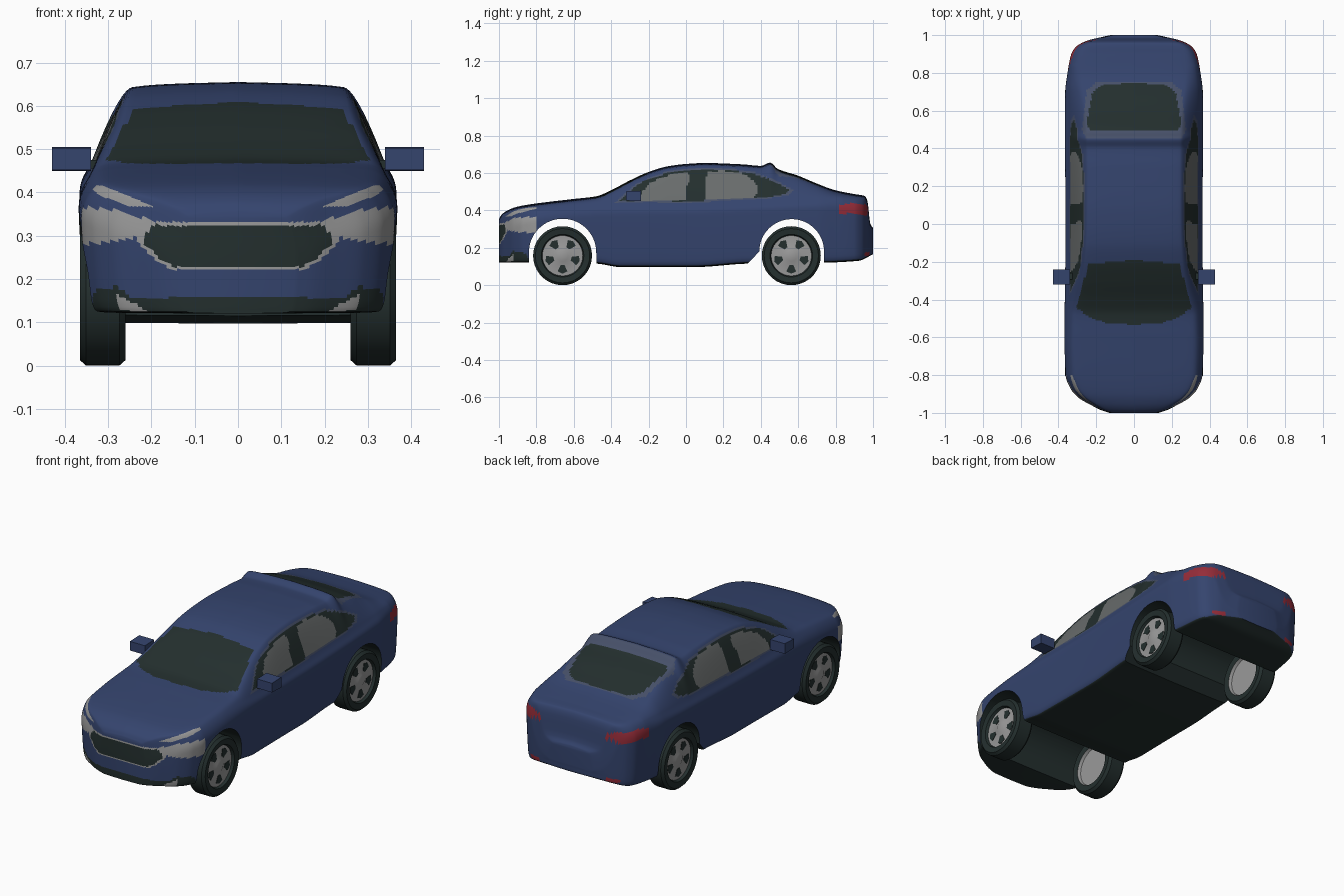
import bpy, bmesh, math

if "Cube" in bpy.data.objects:
    bpy.data.objects.remove(bpy.data.objects["Cube"])

# ---------- materials ----------
BLUE, DARK, PANE, SILVER, RED, SLATE = range(6)
MATS = []
for name, col in [("blue_paint", (0.035, 0.058, 0.155)), ("dark_trim", (0.017, 0.028, 0.027)),
                  ("grey_glass", (0.14, 0.15, 0.15)), ("silver", (0.32, 0.32, 0.32)),
                  ("red_lamp", (0.30, 0.025, 0.04)), ("slate_trim", (0.062, 0.08, 0.14))]:
    m = bpy.data.materials.new(name)
    m.diffuse_color = (*col, 1)
    m.use_nodes = True
    m.node_tree.nodes["Principled BSDF"].inputs["Base Color"].default_value = m.diffuse_color
    MATS.append(m)


# ---------- helpers ----------
def curve(pts):
    """Smooth curve through (t, value) points without overshoot."""
    n = len(pts)
    sl = [(pts[i + 1][1] - pts[i][1]) / (pts[i + 1][0] - pts[i][0]) for i in range(n - 1)]
    tg = [sl[0]] + [0 if a * b <= 0 else 2 * a * b / (a + b) for a, b in zip(sl, sl[1:])] + [sl[-1]]

    def f(t):
        i = 0
        while i < n - 2 and t > pts[i + 1][0]:
            i += 1
        h = pts[i + 1][0] - pts[i][0]
        s = min(max((t - pts[i][0]) / h, 0), 1)
        a, b = pts[i][1], pts[i + 1][1]
        return (a * (1 + 2 * s) * (1 - s) ** 2 + h * tg[i] * s * (1 - s) ** 2
                + b * s * s * (3 - 2 * s) + h * tg[i + 1] * s * s * (s - 1))
    return f


def inside(p, q, poly):
    hit = False
    for (a, b), (c, d) in zip(poly, poly[1:] + poly[:1]):
        if (b > q) != (d > q) and p < (c - a) * (q - b) / (d - b) + a:
            hit = not hit
    return hit


def finish(bm, name, smooth=None):
    bmesh.ops.recalc_face_normals(bm, faces=bm.faces)
    me = bpy.data.meshes.new(name)
    bm.to_mesh(me)
    bm.free()
    for m in MATS:
        me.materials.append(m)
    ob = bpy.data.objects.new(name, me)
    bpy.context.collection.objects.link(ob)
    if smooth:
        smooth_by(ob, smooth)
    return ob


def smooth_by(ob, deg):
    bpy.ops.object.select_all(action='DESELECT')
    ob.select_set(True)
    bpy.context.view_layer.objects.active = ob
    bpy.ops.object.shade_smooth_by_angle(angle=math.radians(deg))


def prism(bm, pts, x0, x1, mat):
    """Extrude a (y, z) outline from x0 to x1."""
    a = [bm.verts.new((x0, y, z)) for y, z in pts]
    b = [bm.verts.new((x1, y, z)) for y, z in pts]
    faces = [bm.faces.new(a), bm.faces.new(b)]
    for i in range(len(pts)):
        j = (i + 1) % len(pts)
        faces.append(bm.faces.new((a[i], a[j], b[j], b[i])))
    for f in faces:
        f.material_index = mat


# ---------- body shape along y: top line, belt, floor, half width, roof width ratio ----------
top = curve([(-1, .355), (-.985, .378), (-.95, .402), (-.9, .42), (-.8, .437), (-.6, .461), (-.48, .475),
             (-.4, .508), (-.3, .56), (-.2, .605), (-.1, .635), (0, .648), (.1, .653), (.3, .646),
             (.4, .638), (.45, .655), (.49, .622), (.6, .585), (.7, .543), (.8, .507), (.9, .487),
             (.955, .477), (.97, .45), (.985, .33), (1, .305)])
belt = curve([(-1, .30), (-.95, .35), (-.9, .377), (-.8, .402), (-.6, .425), (-.4, .436), (0, .44),
              (.5, .458), (.8, .465), (.92, .455), (.96, .437), (.985, .29), (1, .262)])
floor = curve([(-1, .12), (-.8, .12), (-.48, .115), (-.35, .097), (.05, .097), (.33, .115),
               (.73, .12), (.92, .13), (1, .165)])
width = curve([(-1, .13), (-.985, .175), (-.96, .225), (-.92, .293), (-.87, .337), (-.8, .362), (-.6, .368),
               (0, .362), (.5, .366), (.7, .364), (.8, .352), (.9, .332), (.94, .305), (.97, .25),
               (.99, .17), (1, .125)])
ratio = curve([(-1, .85), (-.5, .84), (-.4, .79), (-.2, .70), (0, .675), (.4, .665), (.6, .69),
               (.75, .75), (.85, .81), (1, .85)])
SPANS = [4, 2, 3, 8, 9, 6, 18, 8, 10]


def section(y):
    w, zt, zb = width(y), top(y), floor(y)
    zs = min(belt(y), zt - .035)
    wr, z2, z4 = w * ratio(y), zb + .025, zs - .06
    key = [(0, zb), (.8 * w, zb + .002), (.925 * w, zb + .005), (.96 * w, z2), (.985 * w, z2 + .45 * (z4 - z2)),
           (w, z4), (.94 * w, zs), (wr, zt - .012), (wr * .6, zt - .004), (0, zt)]
    fx = curve([(i, k[0]) for i, k in enumerate(key)])
    fz = curve([(i, k[1]) for i, k in enumerate(key)])
    ts = [i + j / n for i, n in enumerate(SPANS) for j in range(n)] + [len(SPANS)]
    half = [(fx(t), fz(t)) for t in ts]
    return half + [(-x, z) for x, z in half[-2:0:-1]]


# ---------- painted regions ----------
SIDE = [(-.36, .45), (-.25, .545), (-.1, .60), (.05, .617), (.2, .617), (.35, .60), (.47, .555),
        (.555, .51), (.53, .485), (.4, .465), (0, .449)]
RIM = [(.1 + (y - .1) * 1.04, .53 + (z - .53) * 1.1) for y, z in SIDE]
PANES = [[(-.25, .453), (-.235, .50), (-.19, .55), (-.1, .585), (.01, .605), (.02, .56), (0, .52), (0, .456)],
         [(.1, .459), (.1, .55), (.12, .61), (.2, .612), (.31, .595), (.375, .55), (.385, .49), (.36, .467)]]
SCREEN = [(-.01, -.535), (.14, -.525), (.24, -.495), (.305, -.44), (.24, -.21), (-.01, -.19)]
REAR = [(-.01, .492), (.23, .492), (.25, .53), (.22, .70), (.17, .735), (-.01, .75)]
REAR_RIM = [(-.01, .455), (.255, .455), (.275, .5), (.25, .71), (.20, .75), (-.01, .752)]
GRILLE = [(-.01, .323), (.20, .323), (.222, .29), (.185, .25), (.15, .228), (-.01, .228)]
CHROME = [(-.01, .332), (.21, .332), (.235, .29), (.19, .243), (.15, .221), (-.01, .221)]
LAMPS = [[(.2, .335), (.29, .36), (.37, .367), (.37, .28), (.3, .285), (.225, .30)],
         [(.19, .366), (.25, .367), (.32, .393), (.35, .42), (.31, .415)]]
VENT = [(.24, .11), (.25, .165), (.28, .182), (.335, .172), (.335, .11)]
STREAK = [(.21, .125), (.27, .128), (.285, .165), (.25, .15)]
TAIL = [(.18, .40), (.22, .385), (.3, .37), (.35, .385), (.36, .42), (.33, .438), (.25, .43)]


def paint(c, n):
    x, y, z = abs(c.x), c.y, c.z
    if n.z < -.7:
        return DARK
    if y < -.8:
        if inside(x, z, STREAK) or any(inside(x, z, p) for p in LAMPS):
            return SILVER
        if inside(x, z, VENT) or z < .157 and x < .33 or inside(x, z, GRILLE):
            return DARK
        return SILVER if inside(x, z, CHROME) else BLUE
    if y > .82:
        lens = inside(x, z, TAIL) or (.2 < x < .27 and .155 < z < .175)
        return RED if lens else BLUE
    if n.z > .25 and y < 0 and inside(x, y, SCREEN):
        return DARK
    if n.z > .25 and y > .4 and x < .28:
        if inside(x, y, REAR):
            return DARK
        if inside(x, y, REAR_RIM):
            return SLATE
    if abs(n.x) > .35 and z > .43:
        if any(inside(y, z, p) for p in PANES):
            return PANE
        if inside(y, z, SIDE):
            return DARK
        if inside(y, z, RIM):
            return SLATE
    return BLUE


# ---------- body loft ----------
bm = bmesh.new()
N = 270
rings = []
for i in range(N + 1):
    s = 2 * i / N - 1
    y = .5 * (s + math.sin(s * math.pi / 2))
    rings.append([bm.verts.new((x, y, z)) for x, z in section(y)])
m = len(rings[0])
for a, b in zip(rings, rings[1:]):
    for i in range(m):
        j = (i + 1) % m
        bm.faces.new((a[i], a[j], b[j], b[i]))
for r in (rings[0], rings[-1]):          # flat nose and tail, in level strips
    h = m // 2
    bm.faces.new((r[0], r[1], r[m - 1]))
    bm.faces.new((r[h], r[h + 1], r[h - 1]))
    for i in range(1, h - 1):
        bm.faces.new((r[i], r[i + 1], r[m - i - 1], r[m - i]))
bmesh.ops.recalc_face_normals(bm, faces=bm.faces)
for f in bm.faces:
    f.material_index = paint(f.calc_center_median(), f.normal)
body = finish(bm, "car_body")


# ---------- wheel arches, cut right through ----------
def arch(cy, cz, r, feet):
    return [(cy + r * math.cos(math.pi * k / 32), cz + r * math.sin(math.pi * k / 32)) for k in range(33)] + feet


for cut in (arch(-.66, .175, .18, [(-.842, .03), (-.474, .03)]),
            arch(.565, .18, .173, [(.33, .115), (.30, .03), (.737, .03)])):
    bm = bmesh.new()
    prism(bm, cut, -.5, .5, DARK)
    cutter = finish(bm, "arch_cutter")
    cutter.hide_render = True
    mod = body.modifiers.new("arch", 'BOOLEAN')
    mod.operation, mod.solver, mod.object = 'DIFFERENCE', 'EXACT', cutter
    bpy.context.view_layer.objects.active = body
    bpy.ops.object.modifier_apply(modifier=mod.name)
    bpy.data.objects.remove(cutter)
smooth_by(body, 35)

# ---------- wheels: tyre and rim lathe, dark openings between five spokes ----------
R = .1575
PROFILE = [(0, .28), (.106, .28), (.112, .264), (.145, .26), (R, .274), (R, .351), (.145, .365),
           (.114, .361), (.108, .347), (.04, .347), (.03, .352), (0, .352)]
for side, sx in (("right", 1), ("left", -1)):
    for end, cy in (("front", -.66), ("rear", .563)):
        bm = bmesh.new()
        seg = 36
        cols = [[bm.verts.new((sx * x, cy + r * math.cos(2 * math.pi * k / seg),
                               R + r * math.sin(2 * math.pi * k / seg))) for r, x in PROFILE] for k in range(seg)]
        for k in range(seg):
            a, b = cols[k], cols[(k + 1) % seg]
            for i in range(len(PROFILE) - 1):
                f = bm.faces.new((a[i], a[i + 1], b[i + 1], b[i]))
                f.material_index = SILVER if max(PROFILE[i][0], PROFILE[i + 1][0]) < .113 else DARK
        bmesh.ops.remove_doubles(bm, verts=bm.verts, dist=1e-5)
        for k in range(5):
            ang = math.radians(54 + 72 * k)
            pts = [(cy + r * math.cos(ang + d), R + r * math.sin(ang + d))
                   for r, d in ((.05, -.2), (.088, -.3), (.096, 0), (.088, .3), (.05, .2))]
            prism(bm, pts, sx * .345, sx * .349, DARK)
        finish(bm, f"{end}_{side}_wheel", 35)

    # ---------- door mirror ----------
    bm = bmesh.new()
    prism(bm, [(-.32, .452), (-.24, .449), (-.24, .505), (-.32, .502)], sx * .34, sx * .43, BLUE)
    prism(bm, [(-.295, .455), (-.26, .455), (-.26, .475), (-.295, .475)], sx * .30, sx * .345, DARK)
    finish(bm, f"{side}_mirror")
